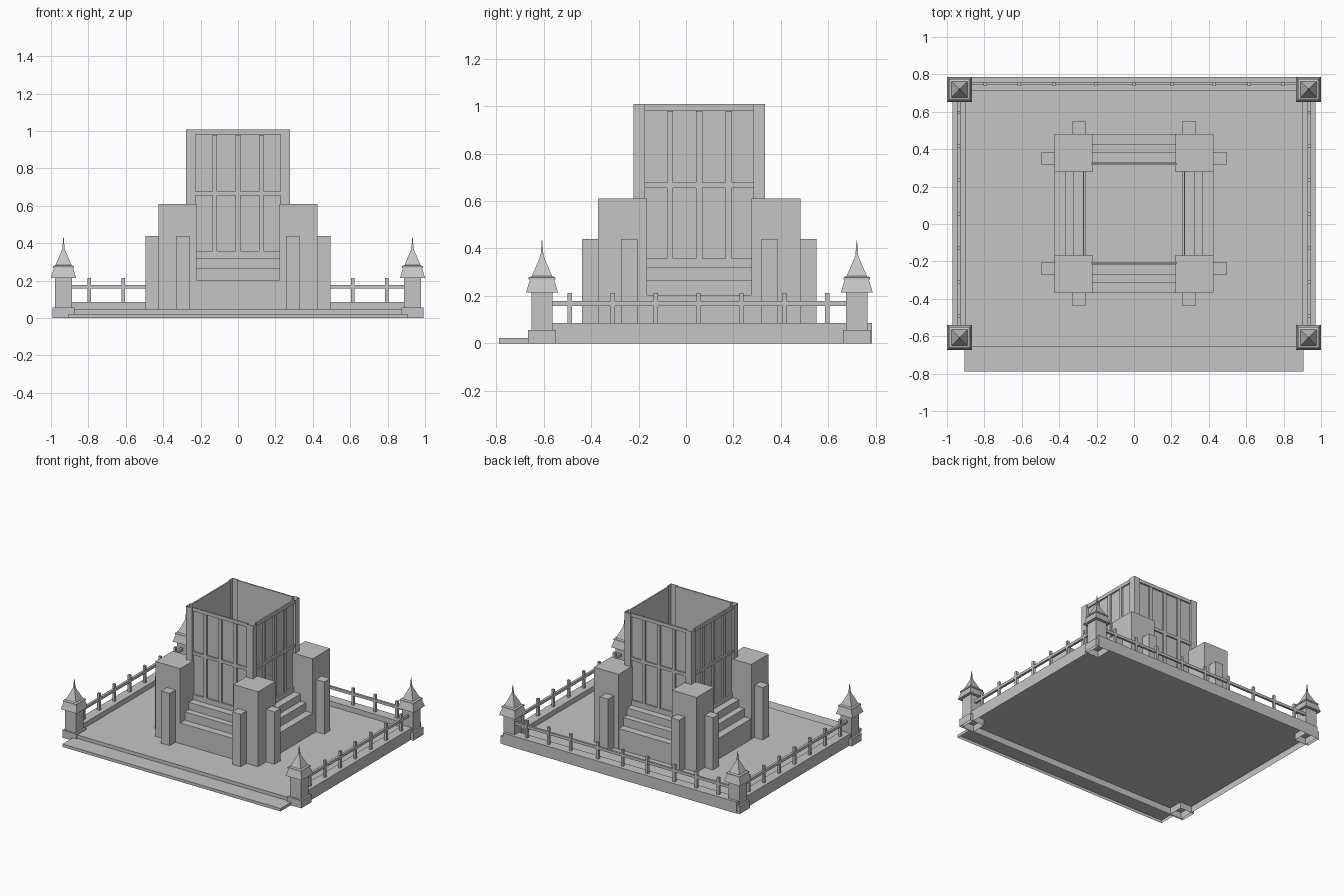
import bpy, bmesh
from math import pi
from mathutils import Matrix

cube = bpy.data.objects.get("Cube")
if cube:
    bpy.data.objects.remove(cube, do_unlink=True)

stone = bpy.data.materials.new("grey_stone")
stone.use_nodes = True
GREY = (0.56, 0.56, 0.56, 1)
stone.diffuse_color = GREY
stone.node_tree.nodes["Principled BSDF"].inputs["Base Color"].default_value = GREY

CENTRE = Matrix.Translation((0, 0.056, 0))   # centre of the monument
QUARTERS = [CENTRE @ Matrix.Rotation(i * pi / 2, 4, "Z") for i in range(4)]


def finish(name, bm):
    bmesh.ops.recalc_face_normals(bm, faces=bm.faces)
    mesh = bpy.data.meshes.new(name)
    bm.to_mesh(mesh)
    bm.free()
    mesh.materials.append(stone)
    bpy.context.collection.objects.link(bpy.data.objects.new(name, mesh))


def add_box(bm, x, y, z, matrix, open_bottom):
    """Box from three (low, high) ranges."""
    size = [b - a for a, b in (x, y, z)]
    mid = [(a + b) / 2 for a, b in (x, y, z)]
    m = matrix @ Matrix.Translation(mid) @ Matrix.Diagonal((*size, 1))
    verts = bmesh.ops.create_cube(bm, size=1, matrix=m)["verts"]
    if open_bottom:
        bottom = [f for f in {f for v in verts for f in v.link_faces}
                  if all(v.co.z < z[0] + 0.001 for v in f.verts)]
        bmesh.ops.delete(bm, geom=bottom, context="FACES_ONLY")


def boxes(name, ranges, matrices=(Matrix(),), open_bottom=False):
    bm = bmesh.new()
    for m in matrices:
        for r in ranges:
            add_box(bm, *r, m, open_bottom)
    finish(name, bm)


def skin(bm, rings):
    """Join rings of vertices with quads."""
    for lo, hi in zip(rings, rings[1:]):
        for i in range(len(lo)):
            j = (i + 1) % len(lo)
            bm.faces.new((lo[i], lo[j], hi[j], hi[i]))


def around(c, half):
    return (c - half, c + half)


# Hollow ground slab, front step and the raised curb on three sides
boxes("floor_slab", [((-0.97, 0.97), (-0.657, 0.785), (0, 0.048))], open_bottom=True)
boxes("front_step", [((-0.905, 0.905), (-0.788, -0.657), (0, 0.022))], open_bottom=True)
boxes("curb", [((-0.97, -0.897), (-0.6, 0.785), (0.048, 0.086)),
               ((0.897, 0.97), (-0.6, 0.785), (0.048, 0.086)),
               ((-0.897, 0.897), (0.71, 0.785), (0.048, 0.086))], open_bottom=True)

# Fence rails and balusters
RAIL, BALUSTER = (0.158, 0.178), (0.086, 0.213)
rails = [(around(0, 0.935), around(0.75, 0.008), RAIL)]
balusters = [(around(x, 0.009), around(0.75, 0.009), BALUSTER)
             for x in (-0.795, -0.613, -0.43, -0.205, 0, 0.205, 0.43, 0.613, 0.795)]
for s in (-1, 1):
    side = around(s * 0.937, 0.009)
    rails.append((side, (-0.6, 0.72), RAIL))
    balusters += [(side, around(-0.49 + i * 0.181, 0.009), BALUSTER) for i in range(7)]
boxes("fence_rails", rails)
boxes("fence_balusters", balusters)

# Corner posts with two-tier roof and spire, as stacked square sections
POST = [(0.059, 0), (0.059, 0.057), (0.045, 0.057), (0.045, 0.215), (0.067, 0.215),
        (0.051, 0.268), (0.056, 0.268), (0.056, 0.278), (0.043, 0.283), (0.01, 0.36),
        (0.006, 0.37), (0.001, 0.434)]
for sx, side in ((-1, "right"), (1, "left")):
    for cy, end in ((-0.607, "front"), (0.72, "back")):
        bm = bmesh.new()
        rings = [[bm.verts.new((sx * 0.933 + a * h, cy + b * h, z))
                  for a, b in ((-1, -1), (1, -1), (1, 1), (-1, 1))] for h, z in POST]
        skin(bm, rings)
        bm.faces.new(rings[-1])
        finish(f"{end}_{side}_post", bm)

# Monument base: corner blocks, and a pair of small piers per side
boxes("corner_blocks", [((0.221, 0.426), (0.221, 0.426), (0.048, 0.61))],
      QUARTERS, open_bottom=True)
boxes("side_piers", [(around(s * 0.295, 0.035), (-0.495, -0.42), (0.048, 0.44))
                     for s in (-1, 1)], QUARTERS, open_bottom=True)

# Steps between the blocks on each side
STEPS = [(0.425, 0.203), (0.37, 0.265), (0.325, 0.32), (0.272, 0.358)]
boxes("steps", [((-0.222, 0.222), (-d, -0.259), (0.048, top)) for d, top in STEPS],
      QUARTERS, open_bottom=True)

# Tower: thin open shell whose corners stand proud of the walls
CORNER = [(0.26, 0.228), (0.278, 0.228), (0.278, 0.278), (0.228, 0.278), (0.228, 0.26)]
bm = bmesh.new()
skin(bm, [[bm.verts.new(m @ Matrix.Translation((x, y, z)).translation)
           for m in QUARTERS for x, y in CORNER] for z in (0.3, 1.008)])
finish("tower_shell", bm)

# Framing bars on each tower wall
DEPTH = (-0.271, -0.26)
bars = [(around(x, 0.013), DEPTH, (0.358, 0.98)) for x in (-0.124, 0, 0.124)]
bars += [((-0.228, 0.228), DEPTH, z) for z in ((0.655, 0.678), (0.982, 1.008))]
boxes("tower_frame_bars", bars, QUARTERS)
